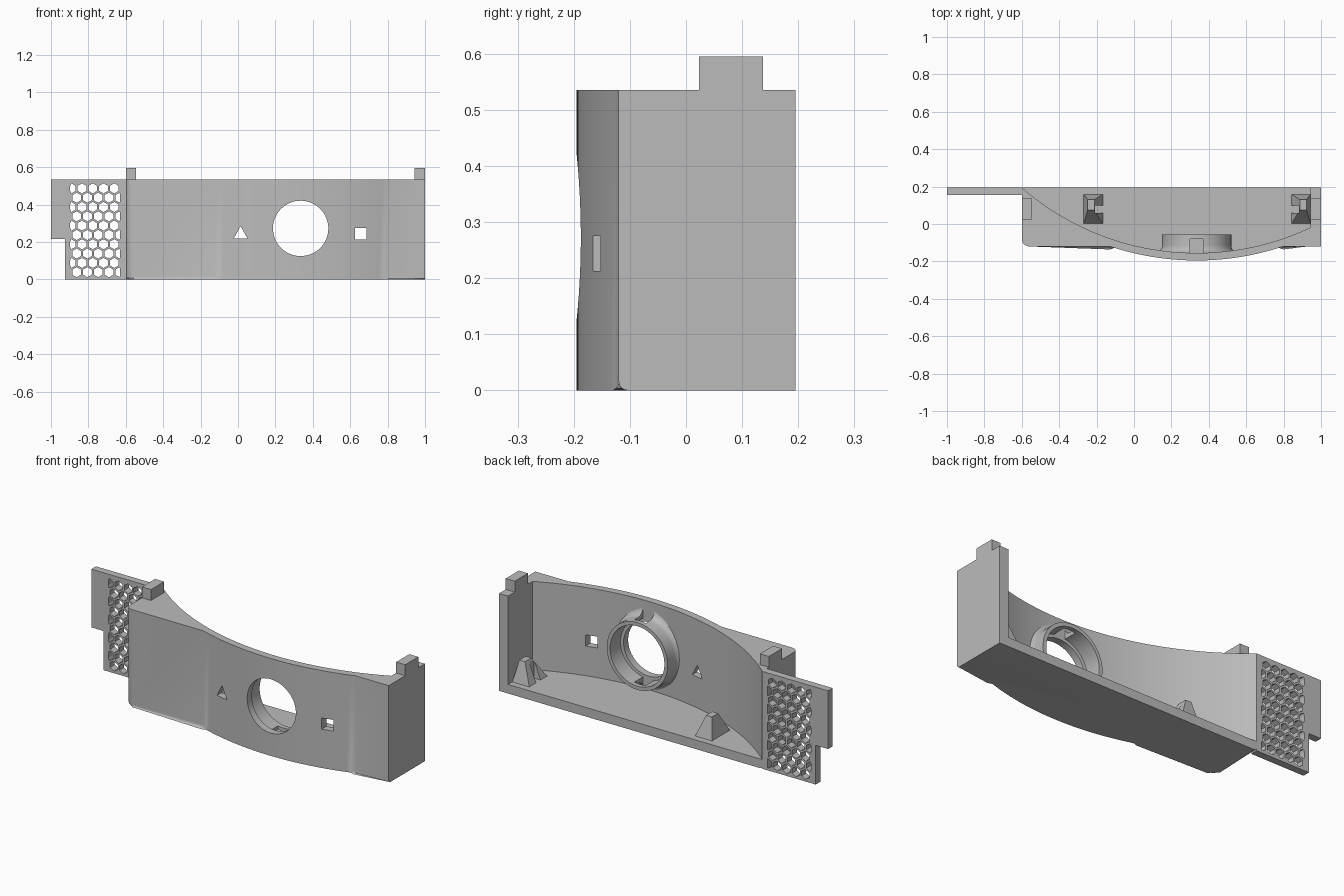
import bpy, bmesh
from math import sin, cos, pi, sqrt, radians
from mathutils import Matrix, Vector

if "Cube" in bpy.data.objects:
    bpy.data.objects.remove(bpy.data.objects["Cube"])

grey = bpy.data.materials.new("plain grey")
grey.use_nodes = True
grey.diffuse_color = (0.5, 0.5, 0.5, 1)
grey.node_tree.nodes["Principled BSDF"].inputs["Base Color"].default_value = (0.5, 0.5, 0.5, 1)

HEIGHT, BACK, FRONT, LEFT = 0.535, 0.195, -0.12, -0.6
FLOOR, WALL = 0.05, 0.945
CX, CZ, CY = 0.335, 0.273, 1.269   # lens centre and centre of the curved wall


def finish(name, bm):
    bmesh.ops.recalc_face_normals(bm, faces=bm.faces)
    mesh = bpy.data.meshes.new(name)
    bm.to_mesh(mesh)
    bm.free()
    mesh.materials.append(grey)
    ob = bpy.data.objects.new(name, mesh)
    bpy.context.collection.objects.link(ob)
    return ob


def add_prism(bm, pts, axis, a, b):
    """Extrude a 2D outline along y (outline in x, z) or z (outline in x, y)."""
    place = (lambda u, v, t: (u, t, v)) if axis == "y" else (lambda u, v, t: (u, v, t))
    low = [bm.verts.new(place(u, v, a)) for u, v in pts]
    high = [bm.verts.new(place(u, v, b)) for u, v in pts]
    bm.faces.new(low)
    bm.faces.new(high[::-1])
    for i in range(len(pts)):
        j = (i + 1) % len(pts)
        bm.faces.new((low[i], high[i], high[j], low[j]))


def prism(name, pts, axis, a, b):
    bm = bmesh.new()
    add_prism(bm, pts, axis, a, b)
    return finish(name, bm)


def rect(u0, u1, v0, v1):
    return [(u0, v0), (u1, v0), (u1, v1), (u0, v1)]


def box(name, x0, x1, y0, y1, z0, z1):
    return prism(name, rect(x0, x1, y0, y1), "z", z0, z1)


def circle(u, v, r, n, turn=0.0):
    return [(u + r * cos(2 * pi * i / n + turn), v + r * sin(2 * pi * i / n + turn)) for i in range(n)]


def arc(r, x0, x1, n):
    xs = [x0 + (x1 - x0) * i / n for i in range(n + 1)]
    return [(x, CY - sqrt(r * r - (x - CX) ** 2)) for x in xs]


def cut(target, cutter):
    cutter.hide_render = True
    mod = target.modifiers.new("cut", "BOOLEAN")
    mod.operation, mod.solver, mod.object = "DIFFERENCE", "EXACT", cutter
    bpy.context.view_layer.objects.active = target
    bpy.ops.object.modifier_apply(modifier=mod.name)
    bpy.data.objects.remove(cutter)


def smooth(ob):
    bpy.ops.object.select_all(action="DESELECT")
    ob.select_set(True)
    bpy.context.view_layer.objects.active = ob
    bpy.ops.object.shade_smooth_by_angle(angle=radians(30))


# Housing: bulged front, rounded left corner, rounded lower front edge
corner = [(LEFT + 0.04 - 0.04 * cos(t * pi / 12), FRONT + 0.04 - 0.04 * sin(t * pi / 12)) for t in range(7)]
outline = [(LEFT, BACK)] + corner + arc(1.464, CX - 0.4625, CX + 0.4625, 40) + [(1, FRONT), (1, BACK)]
bm = bmesh.new()
add_prism(bm, outline, "z", 0, HEIGHT)
rim = [e for e in bm.edges if all(v.co.z < 0.001 for v in e.verts)
       and any(v.co.y < 0 for v in e.verts) and min(v.co.x for v in e.verts) < 0.99]
bmesh.ops.bevel(bm, geom=rim, offset=0.016, segments=4, profile=0.5, affect="EDGES")
housing = finish("housing", bm)

# Hollow and front openings
hollow = arc(1.424, LEFT + 0.001, WALL, 64) + [(WALL, 0.3), (LEFT + 0.001, 0.3)]
cut(housing, prism("hollow_cutter", hollow, "z", FLOOR, 1))
cut(housing, prism("lens_cutter", circle(CX, CZ, 0.148, 64), "y", -0.4, 0.1))
cut(housing, prism("square_cutter", rect(0.625, 0.687, 0.213, 0.275), "y", -0.4, 0.1))
cut(housing, prism("triangle_cutter", [(-0.022, 0.22), (0.05, 0.22), (0.014, 0.285)], "y", -0.4, 0.1))
smooth(housing)

# Lens ring with a flared foot and two side windows
flare = [(0.225 - 0.04 * cos(t * pi / 12), -0.115 - 0.04 * sin(t * pi / 12)) for t in range(7)]
section = [(0.165, -0.17), (0.165, -0.055), (0.185, -0.055)] + flare + [(0.225, -0.17)]
bm = bmesh.new()
rings = []
for i in range(64):
    a = 2 * pi * i / 64
    rings.append([bm.verts.new((CX + r * cos(a), y, CZ + r * sin(a))) for r, y in section])
for i, ring in enumerate(rings):
    after = rings[(i + 1) % len(rings)]
    for k in range(len(section)):
        m = (k + 1) % len(section)
        bm.faces.new((ring[k], ring[m], after[m], after[k]))
lens_ring = finish("lens_ring", bm)
cut(lens_ring, box("window_cutter", CX - 0.035, CX + 0.035, -0.155, -0.08, -0.1, 0.7))
smooth(lens_ring)

# Side plate with a stepped lower corner and a honeycomb grille
plate = prism("grille_plate", [(-1, 0.215), (-0.925, 0.215), (-0.925, 0), (LEFT, 0),
                               (LEFT, HEIGHT), (-1, HEIGHT)], "y", 0.155, BACK)
bm = bmesh.new()
pitch = 0.0575
for row in range(10):
    for col in range(5):
        x = -0.8915 + pitch * (col + 0.5 * (row % 2))
        z = 0.487 - row * pitch * sqrt(3) / 2
        hexagon = [(min(max(u, -0.897), -0.631), v) for u, v in circle(x, z, 0.027, 6, pi / 6)]
        add_prism(bm, hexagon, "y", 0.1, 0.25)
cut(plate, finish("honeycomb_cutter", bm))

# Locating tabs on the top edge
for name, x0 in (("right_tab", LEFT), ("left_tab", WALL)):
    box(name, x0, x0 + 0.055, 0.023, 0.137, HEIGHT - 0.01, 0.595)

# Tapered, notched support blocks on the floor, mirrored about the lens
for name, side in (("right_support", -1), ("left_support", 1)):
    bm = bmesh.new()
    bottom = [(0.5025, 0), (0.6075, 0), (0.6075, 0.16), (0.5025, 0.16)]
    top = [(0.55, 0.075), (0.585, 0.075), (0.585, 0.13), (0.55, 0.13)]
    low = [bm.verts.new((0.3375 + side * x, y, FLOOR - 0.005)) for x, y in bottom]
    high = [bm.verts.new((0.3375 + side * x, y, FLOOR + 0.115)) for x, y in top]
    bm.faces.new(low)
    bm.faces.new(high)
    for i in range(4):
        j = (i + 1) % 4
        bm.faces.new((low[i], low[j], high[j], high[i]))
    support = finish(name, bm)
    xs = sorted(0.3375 + side * x for x in (0.48, 0.545))
    cut(support, box("notch_cutter", xs[0], xs[1], 0.06, 0.1, 0, 0.3))
